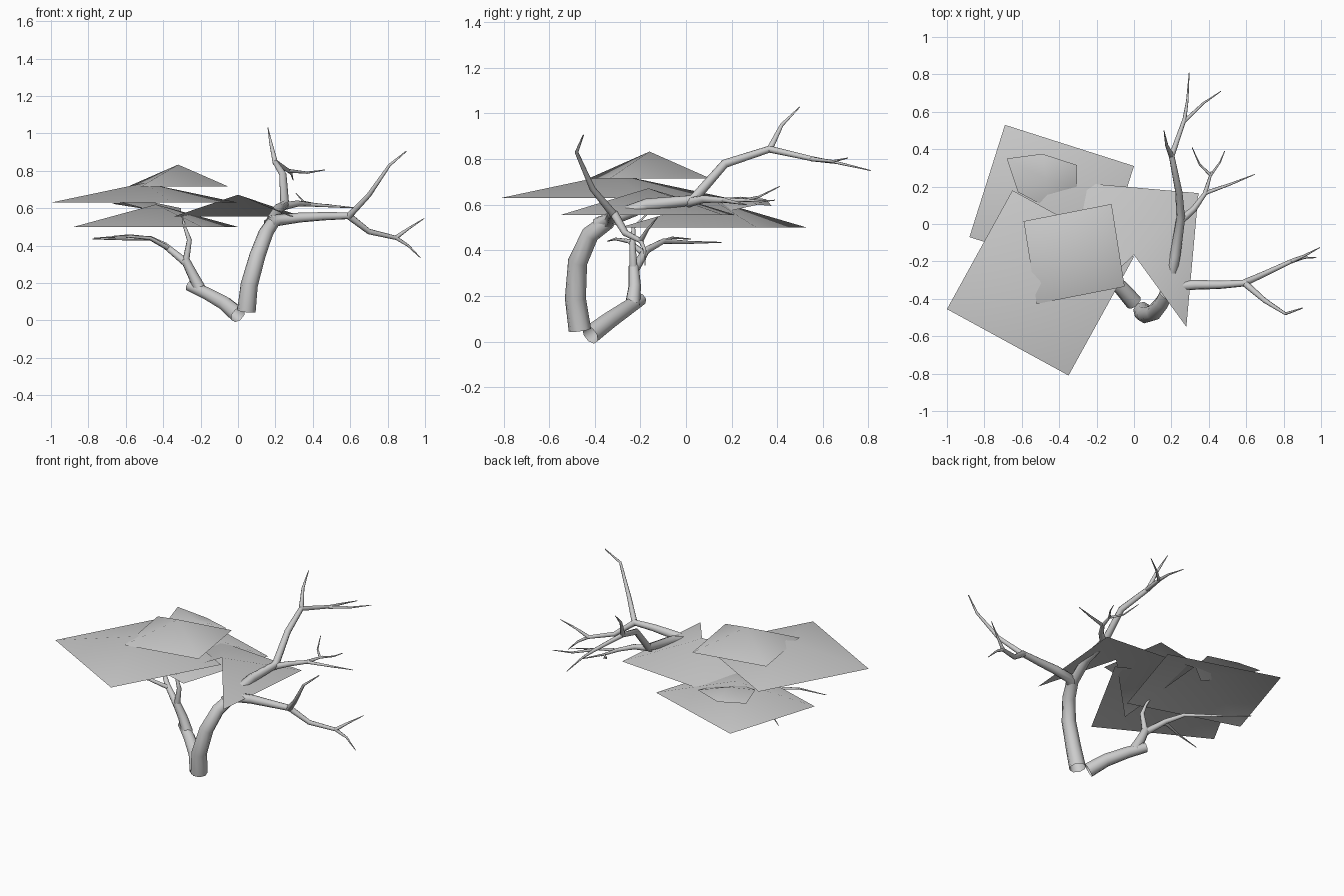
import bpy
import bmesh

cube = bpy.data.objects.get("Cube")
if cube:
    bpy.data.objects.remove(cube, do_unlink=True)

grey = bpy.data.materials.new("plain_grey")
grey.use_nodes = True
grey.diffuse_color = (0.6, 0.6, 0.6, 1)
grey.node_tree.nodes["Principled BSDF"].inputs["Base Color"].default_value = (0.6, 0.6, 0.6, 1)


def add_mesh(name, mesh):
    mesh.materials.clear()
    mesh.materials.append(grey)
    for face in mesh.polygons:
        face.use_smooth = True
    obj = bpy.data.objects.new(name, mesh)
    bpy.context.collection.objects.link(obj)
    return obj


def branch(name, start, end, points):
    """Tapered round limb through the points, start and end are radii."""
    curve = bpy.data.curves.new(name + "_path", "CURVE")
    curve.dimensions = "3D"
    curve.bevel_depth = 1
    curve.bevel_resolution = 2
    spline = curve.splines.new("POLY")
    spline.points.add(len(points) - 1)
    for i, (p, co) in enumerate(zip(spline.points, points)):
        p.co = (*co, 1)
        p.radius = start + (end - start) * i / (len(points) - 1)
    helper = bpy.data.objects.new(name + "_helper", curve)
    bpy.context.collection.objects.link(helper)
    graph = bpy.context.evaluated_depsgraph_get()
    mesh = bpy.data.meshes.new_from_object(helper.evaluated_get(graph))
    bpy.data.objects.remove(helper, do_unlink=True)
    return add_mesh(name, mesh)


def canopy(name, apex, rim, closed=True):
    """Thin leaf sheet: a shallow fan of triangles from apex to rim."""
    bm = bmesh.new()
    top = bm.verts.new(apex)
    ring = [bm.verts.new(p) for p in rim]
    for i in range(len(ring) if closed else len(ring) - 1):
        bm.faces.new((top, ring[i], ring[(i + 1) % len(ring)]))
    for f in bm.faces:
        f.normal_update()
        if f.normal.z < 0:
            f.normal_flip()
    mesh = bpy.data.meshes.new(name)
    bm.to_mesh(mesh)
    bm.free()
    return add_mesh(name, mesh)


def square_canopy(name, centre, base, apex, a, b, closed=True):
    """Square sheet given its centre and two neighbouring half diagonals."""
    x, y = centre
    offsets = (a, b, (-a[0], -a[1]), (-b[0], -b[1]))
    canopy(name, (x, y, apex), [(x + u, y + v, base) for u, v in offsets], closed)


# Leaf sheets
square_canopy("canopy_back", (-.44, .12), .50, .62, (-.25, .41), (.44, .19))
square_canopy("canopy_front", (-.50, -.315), .63, .735, (-.15, .495), (-.5, -.14))
square_canopy("canopy_top", (-.32, -.16), .715, .833, (-.27, .175), (.2, .267))
# This sheet has its front quarter open
square_canopy("canopy_left", (0, -.165), .555, .672, (.28, -.385), (.345, .33), closed=False)
canopy("canopy_small", (-.47, .24, .635),
       [(-.68, .35, .625), (-.49, .375, .595), (-.305, .315, .60),
        (-.305, .2, .575), (-.45, .08, .585), (-.62, .17, .63)])

# Left trunk and its limb
branch("left_trunk", .05, .036,
       [(.045, -.465, .05), (.06, -.485, .19), (.105, -.475, .35), (.15, -.42, .47), (.19, -.34, .53)])
branch("left_limb", .036, .018,
       [(.165, -.385, .51), (.21, -.33, .535), (.33, -.325, .55), (.46, -.325, .557), (.6, -.315, .56)])
branch("left_limb_upper", .018, .003,
       [(.59, -.315, .555), (.7, -.41, .67), (.81, -.48, .83), (.9, -.45, .905)])
branch("left_limb_lower", .019, .011,
       [(.59, -.315, .56), (.7, -.265, .475), (.85, -.195, .44)])
branch("left_limb_tip_up", .012, .002, [(.84, -.2, .44), (.91, -.17, .49), (.995, -.125, .545)])
branch("left_limb_tip_down", .011, .002, [(.84, -.2, .445), (.91, -.18, .40), (.975, -.18, .335)])

# Rear limb climbing to the back
branch("rear_limb", .032, .015,
       [(.18, -.35, .53), (.22, -.17, .60), (.25, .03, .62), (.24, .17, .78), (.2, .37, .845)])
branch("rear_limb_spike", .015, .002, [(.2, .365, .84), (.175, .42, .95), (.16, .5, 1.03)])
branch("rear_limb_end", .015, .002,
       [(.2, .36, .845), (.27, .56, .80), (.285, .66, .785), (.295, .81, .75)])
branch("rear_limb_fork", .01, .002, [(.27, .55, .80), (.37, .645, .79), (.465, .71, .805)])
branch("rear_side", .022, .011, [(.24, .01, .61), (.32, .08, .625), (.385, .17, .62)])
branch("rear_side_outer", .011, .002, [(.38, .165, .62), (.52, .215, .61), (.645, .265, .6)])
branch("rear_side_inner", .012, .006, [(.38, .165, .62), (.415, .28, .62)])
branch("rear_side_tip_up", .008, .002, [(.41, .26, .62), (.35, .32, .635), (.31, .41, .68)])
branch("rear_side_tip_out", .007, .002, [(.41, .26, .62), (.46, .33, .615), (.485, .39, .62)])

# Right trunk, ending in a cut stub
branch("right_trunk", .045, .03,
       [(0, -.42, .03), (-.07, -.34, .09), (-.17, -.26, .145), (-.26, -.2, .185)])
branch("right_limb", .034, .023, [(-.2, -.235, .16), (-.24, -.225, .24), (-.285, -.23, .33)])
branch("right_limb_upright", .019, .003,
       [(-.28, -.23, .31), (-.26, -.235, .43), (-.285, -.23, .5), (-.3, -.17, .56)])
branch("right_limb_outer", .022, .002,
       [(-.28, -.23, .31), (-.39, -.175, .4), (-.47, -.1, .44), (-.6, .01, .435), (-.776, .155, .435)])
branch("right_limb_outer_twig", .009, .002, [(-.47, -.1, .44), (-.58, -.06, .455), (-.67, .02, .45)])
branch("right_limb_front", .014, .002,
       [(-.37, -.185, .385), (-.47, -.25, .44), (-.6, -.31, .45), (-.77, -.345, .44)])
